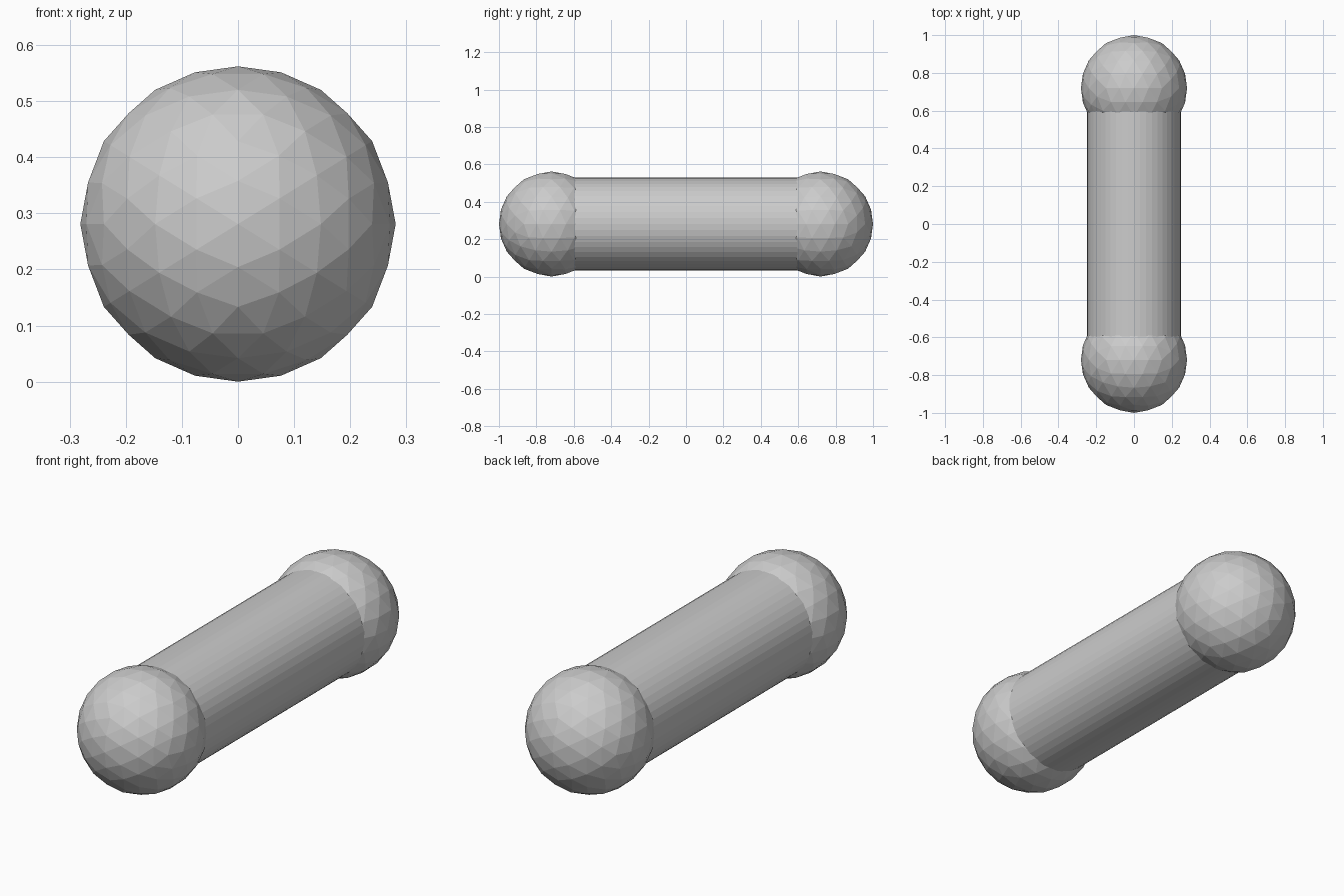
import bpy, bmesh, math
from mathutils import Matrix, Vector

if "Cube" in bpy.data.objects:
    bpy.data.objects.remove(bpy.data.objects["Cube"])

BALL_R, BAR_R, END_Y = 0.281, 0.248, 0.719


def add_object(name, bm):
    mesh = bpy.data.meshes.new(name)
    bm.to_mesh(mesh)
    bm.free()
    obj = bpy.data.objects.new(name, mesh)
    bpy.context.collection.objects.link(obj)
    return obj


def ball(name, y):
    # Faceted geodesic ball, turned so edge midpoints lie on the axes
    bm = bmesh.new()
    bmesh.ops.create_icosphere(bm, subdivisions=1, radius=1)
    for _ in range(2):
        bmesh.ops.subdivide_edges(bm, edges=bm.edges[:], cuts=1, use_grid_fill=True)
        for v in bm.verts:
            v.co.normalize()
    turn = Matrix.Rotation(-math.atan(2) / 2, 4, 'Y')
    bm.transform(Matrix.Translation((0, y, BALL_R)) @ Matrix.Scale(BALL_R, 4) @ turn)
    return add_object(name, bm)


# Round bar running front to back, ends buried in the balls
bm = bmesh.new()
bmesh.ops.create_cone(bm, cap_ends=True, segments=48, radius1=BAR_R, radius2=BAR_R,
                      depth=2 * END_Y)
bm.transform(Matrix.Translation((0, 0, BALL_R)) @ Matrix.Rotation(math.pi / 2, 4, 'X'))
add_object("bar", bm)

# End balls
ball("front_ball", -END_Y)
ball("back_ball", END_Y)
